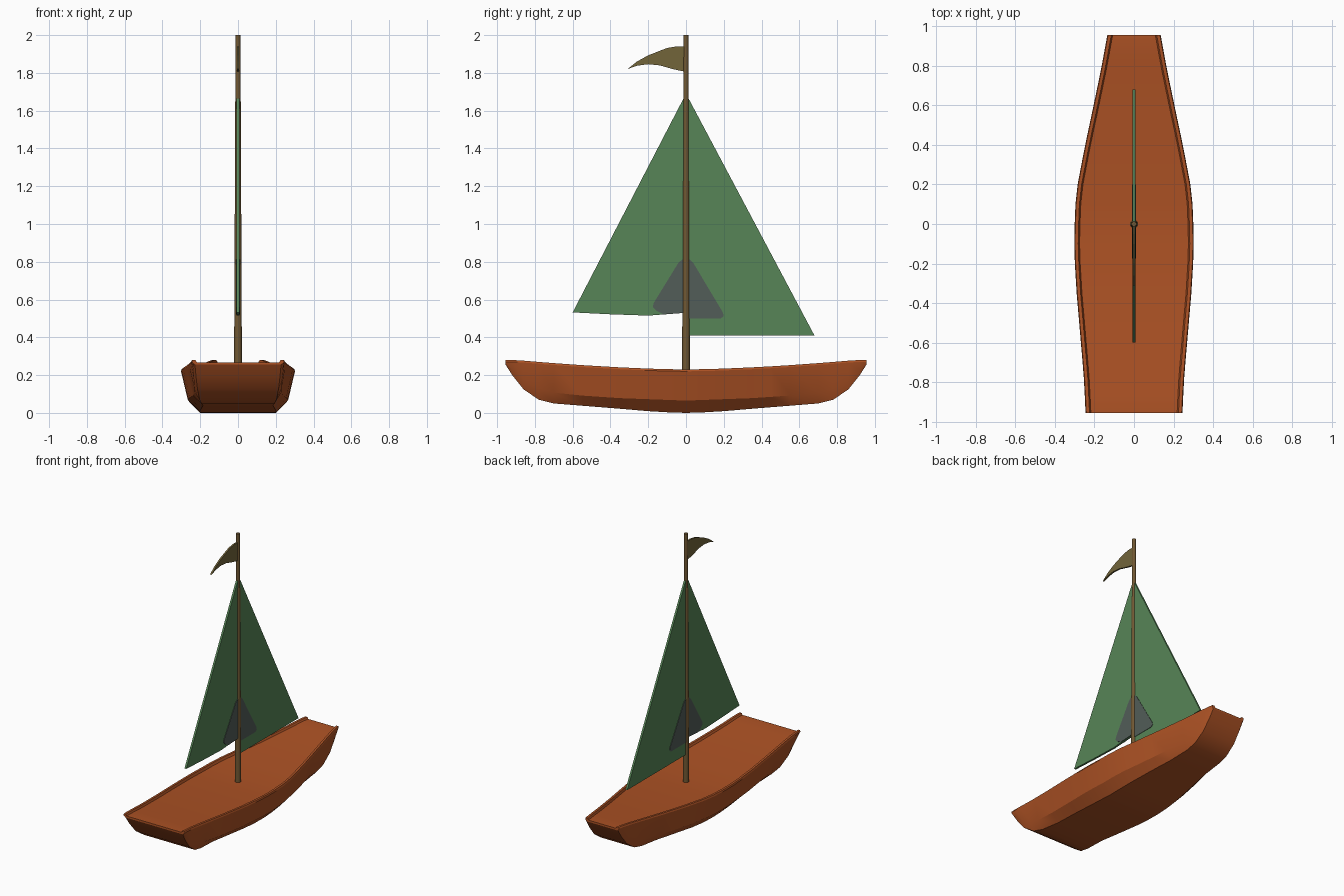
import bpy, bmesh, math

if "Cube" in bpy.data.objects:
    bpy.data.objects.remove(bpy.data.objects["Cube"])


def mat(name, rgb):
    m = bpy.data.materials.new(name)
    m.diffuse_color = (*rgb, 1)
    m.use_nodes = True
    m.node_tree.nodes["Principled BSDF"].inputs["Base Color"].default_value = m.diffuse_color
    return m


HULL = mat("orange_brown_wood", (0.42, 0.085, 0.018))
SAIL = mat("green_cloth", (0.095, 0.235, 0.095))
PATCH = mat("grey_patch", (0.085, 0.11, 0.098))
MAST = mat("brown_mast", (0.165, 0.098, 0.033))
FLAG = mat("olive_flag", (0.17, 0.13, 0.042))


def finish(name, bm, material):
    bmesh.ops.recalc_face_normals(bm, faces=bm.faces)
    me = bpy.data.meshes.new(name)
    bm.to_mesh(me)
    bm.free()
    me.materials.append(material)
    ob = bpy.data.objects.new(name, me)
    bpy.context.collection.objects.link(ob)
    return ob


def smooth(ob, deg):
    bpy.ops.object.select_all(action='DESELECT')
    ob.select_set(True)
    bpy.context.view_layer.objects.active = ob
    bpy.ops.object.shade_smooth_by_angle(angle=math.radians(deg))


def plate(name, pts, half, material, x=0.0):
    """Flat sheet in the y-z plane with a little thickness."""
    bm = bmesh.new()
    a = [bm.verts.new((x - half, y, z)) for y, z in pts]
    b = [bm.verts.new((x + half, y, z)) for y, z in pts]
    bm.faces.new(a)
    bm.faces.new(b[::-1])
    for i in range(len(pts)):
        j = (i + 1) % len(pts)
        bm.faces.new((a[i], a[j], b[j], b[i]))
    return finish(name, bm, material)


def interp(table, t):
    for (t0, v0), (t1, v1) in zip(table, table[1:]):
        if t <= t1:
            return v0 + (v1 - v0) * (t - t0) / (t1 - t0)
    return table[-1][1]


# Hull: lofted cross-sections with rim, chine and flat bottom
END = 0.955
width = [(-END, .245), (-.8, .252), (-.6, .268), (-.4, .287), (-.2, .299), (-.1, .302), (0, .30),
         (.1, .296), (.2, .285), (.4, .247), (.6, .204), (.8, .163), (END, .135)]
keel = [(0, 0), (.15, .005), (.35, .022), (.55, .038), (.7, .05), (.78, .07), (.86, .125), (.92, .2), (END, .255)]
chine = [(0, .065), (.35, .078), (.6, .095), (.74, .112), (.82, .145), (.9, .205), (END, .262)]
chine_ratio = [(0, .88), (.7, .88), (END, .97)]
keel_ratio = [(0, .67), (.6, .68), (.75, .78), (END, .93)]
ys = [-END, -.92, -.86, -.78, -.7, -.55, -.35, -.2, -.1, 0, .1, .2, .35, .45, .55, .7, .78, .86, .92, END]
bm = bmesh.new()
rings = []
for y in ys:
    t, w = abs(y), interp(width, y)
    top = 0.23 + 0.05 * min(1, t / 0.9) ** 1.6
    half = [(w - .027, top - .018 + .006 * t), (w - .02, top), (w - .004, top), (w, top - .01),
            (w * interp(chine_ratio, t), interp(chine, t)),
            (w * interp(keel_ratio, t), interp(keel, t))]
    ring = half + [(-x, z) for x, z in reversed(half)]
    rings.append([bm.verts.new((x, y, z)) for x, z in ring])
n = len(rings[0])
for r0, r1 in zip(rings, rings[1:]):
    for i in range(n):
        j = (i + 1) % n
        bm.faces.new((r0[i], r0[j], r1[j], r1[i]))
bm.faces.new(rings[0])
bm.faces.new(rings[-1])
smooth(finish("hull", bm, HULL), 25)

# Mast: tapered pole
bm = bmesh.new()
bmesh.ops.create_cone(bm, cap_ends=True, segments=12, radius1=.021, radius2=.013, depth=1.8)
bmesh.ops.translate(bm, verts=bm.verts, vec=(0, 0, 1.1))
smooth(finish("mast", bm, MAST), 40)

# Sails: one triangle either side of the mast
plate("rear_sail", [(0, 1.69), (.68, .41), (0, .41)], .007, SAIL)
plate("front_sail", [(0, 1.69), (0, .53), (-.2, .515), (-.4, .522), (-.6, .532)], .007, SAIL)

# Rounded grey patches on both faces of the sails
rear = [(0, .815), (.02, .812), (.038, .795), (.195, .532), (.2, .513), (.185, .5), (0, .5)]
front = [(0, .815), (0, .53), (-.12, .522), (-.155, .54), (-.175, .56), (-.172, .58), (-.04, .795), (-.02, .812)]
for side, x in (("right", .0085), ("left", -.0085)):
    plate(f"rear_patch_{side}", rear, .0015, PATCH, x)
    plate(f"front_patch_{side}", front, .0015, PATCH, x)

# Pennant at the masthead
plate("pennant", [(0, 1.94), (-.05, 1.94), (-.1, 1.932), (-.2, 1.893), (-.26, 1.86), (-.31, 1.82),
                  (-.26, 1.838), (-.2, 1.846), (-.14, 1.84), (-.07, 1.82), (0, 1.805)], .006, FLAG)
